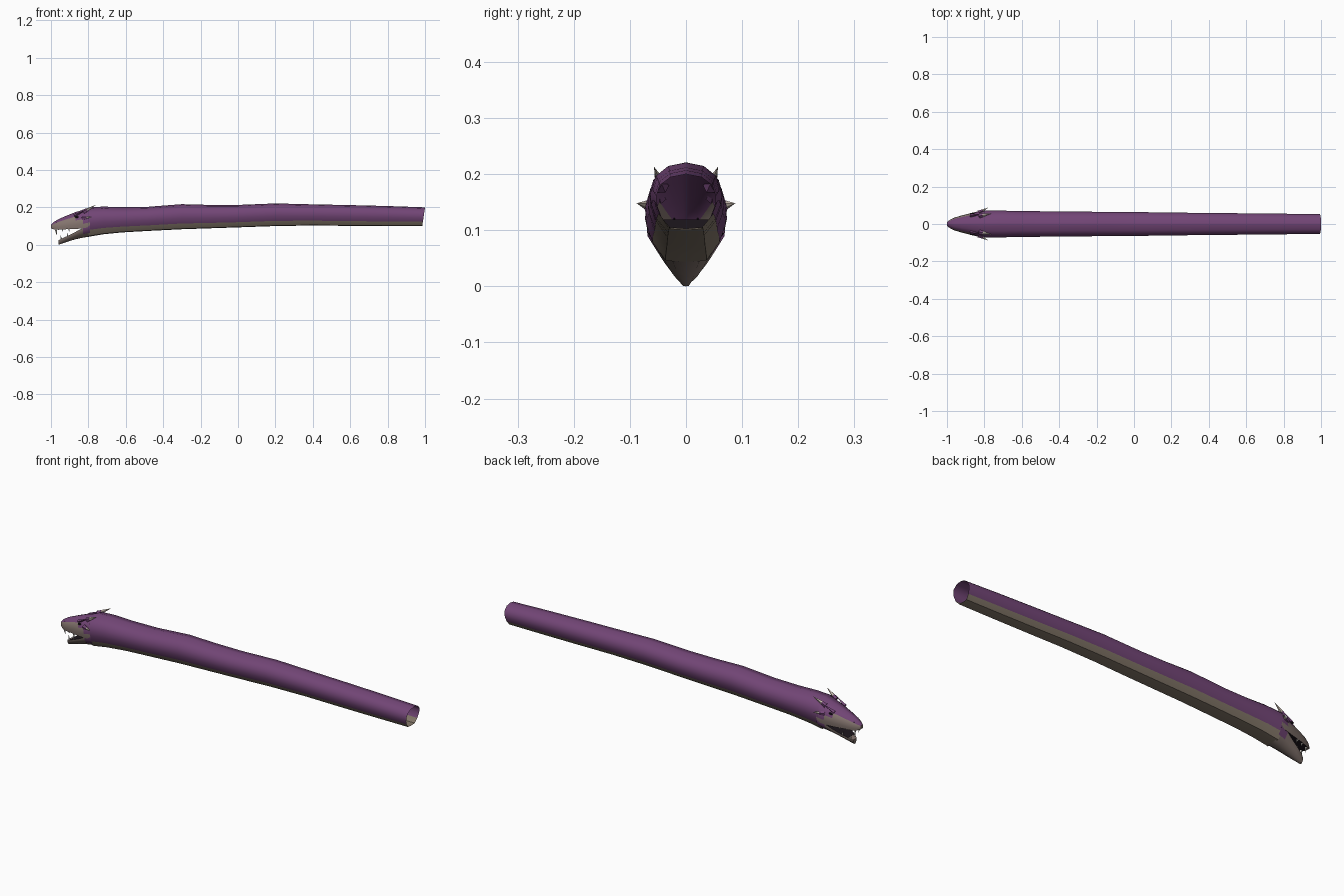
import bpy, bmesh, math
from mathutils import Vector

if "Cube" in bpy.data.objects:
    bpy.data.objects.remove(bpy.data.objects["Cube"])


def mat(name, rgb):
    m = bpy.data.materials.new(name)
    m.diffuse_color = (*rgb, 1)
    m.use_nodes = True
    m.node_tree.nodes["Principled BSDF"].inputs["Base Color"].default_value = m.diffuse_color
    return m


PURPLE = mat("purple scales", (0.168, 0.06, 0.18))
TAN = mat("belly tan", (0.235, 0.19, 0.145))
SNOUT = mat("snout grey", (0.235, 0.18, 0.16))
HORN = mat("horn", (0.58, 0.50, 0.43))
TOOTH = mat("tooth ivory", (0.80, 0.76, 0.70))
DARK = mat("mouth dark", (0.012, 0.008, 0.012))


def finish(bm, name, mats, angle=40):
    bmesh.ops.recalc_face_normals(bm, faces=bm.faces)
    me = bpy.data.meshes.new(name)
    bm.to_mesh(me)
    bm.free()
    ob = bpy.data.objects.new(name, me)
    bpy.context.collection.objects.link(ob)
    for m in mats:
        me.materials.append(m)
    if angle:
        bpy.ops.object.select_all(action='DESELECT')
        ob.select_set(True)
        bpy.context.view_layer.objects.active = ob
        bpy.ops.object.shade_smooth_by_angle(angle=math.radians(angle))
    return ob


def loft(name, half, stations, rule, mats, cap=False, tilt=0.0):
    """Skin rings; half = (width, height) fractions from bottom to top, mirrored.
    rule(height fraction, edge number, x) gives the material index."""
    pts = half + [(-u, v) for u, v in reversed(half) if u > 0]
    n = len(pts)
    bm = bmesh.new()
    rings = []
    for i, (x, top, bot, w) in enumerate(stations):
        t = tilt if i == 0 else 0
        rings.append([bm.verts.new((x - t * (1 - v), u * w, bot + v * (top - bot)))
                      for u, v in pts])
    for i, (a, b) in enumerate(zip(rings, rings[1:])):
        x = (stations[i][0] + stations[i + 1][0]) / 2
        for k in range(n):
            j = (k + 1) % n
            f = bm.faces.new((a[k], a[j], b[j], b[k]))
            f.material_index = rule((pts[k][1] + pts[j][1]) / 2, k, x)
    if cap:
        f = bm.faces.new(rings[-1])
        f.material_index = rule(0.1, 0, stations[-1][0])
    return finish(bm, name, mats)


# Long open-ended body with a slight back ridge and tan belly
body_half = [(0, 0), (0.50, 0.02), (0.82, 0.23), (0.97, 0.44), (1, 0.60),
             (0.88, 0.80), (0.52, 0.945), (0.12, 0.985), (0, 1)]
body = [(1.0, .200, .100, .053), (.80, .207, .100, .055), (.60, .212, .101, .057),
        (.40, .216, .103, .059), (.20, .221, .100, .061), (0, .213, .093, .064),
        (-.15, .213, .088, .065), (-.30, .217, .083, .066), (-.48, .203, .074, .068),
        (-.62, .201, .066, .069), (-.72, .204, .056, .072), (-.80, .200, .043, .073)]
loft("body", body_half, body, lambda v, k, x: 1 if v < 0.23 else 0, [PURPLE, TAN], tilt=0.015)

# Upper head: purple crown, grey muzzle sides, dark palate between the lips
head_half = [(0.93, 0), (1, 0.24), (0.97, 0.5), (0.80, 0.74), (0.45, 0.93), (0.12, 0.98), (0, 1)]
head = [(-.79, .201, .095, .073), (-.83, .187, .088, .068), (-.87, .174, .084, .059),
        (-.92, .154, .083, .046), (-.96, .137, .080, .034), (-.985, .122, .082, .022),
        (-1.0, .108, .088, .010)]
closing = 2 * len(head_half) - 2


def head_rule(v, k, x):
    if k == closing and x > -0.99:
        return 2
    limit = 0.2 if x > -0.83 else 0.45 if x > -0.87 else 0.65
    return 1 if v < limit else 0


loft("upper_head", head_half, head, head_rule, [PURPLE, SNOUT, DARK], cap=True)

# Lower jaw: purple cheek corners, dark floor at the back
jaw_half = [(0, 0), (0.35, 0.02), (0.72, 0.35), (0.98, 0.75), (1, 1)]
jaw = [(-.79, .105, .044, .070), (-.83, .090, .038, .062), (-.87, .068, .029, .050),
       (-.91, .048, .017, .038), (-.94, .034, .007, .027), (-.96, .024, .000, .014)]


def jaw_rule(v, k, x):
    if v == 1:
        return 1 if x > -0.93 else 0
    return 2 if x > -0.83 and v > 0.5 else 0


loft("lower_jaw", jaw_half, jaw, jaw_rule, [SNOUT, DARK, PURPLE], cap=True)

# Dark throat wall at the back of the mouth
bm = bmesh.new()
bm.faces.new([bm.verts.new((-.785, y, z)) for y, z in
              ((-.04, .06), (.04, .06), (.064, .10), (.06, .119), (-.06, .119), (-.064, .10))])
finish(bm, "throat", [DARK], 0)


def spike(bm, base, tip, r, sides=5, tip_from=None):
    """Pointed cone from base to tip, and its mirror image across y.
    With tip_from, the end beyond that fraction gets the second material."""
    for s in (1, -1):
        b = Vector((base[0], s * base[1], base[2]))
        t = Vector((tip[0], s * tip[1], tip[2]))
        f = tip_from or 0
        mid = b.lerp(t, f)
        parts = [(mid, t, r * (1 - f), 0, 1 if tip_from else 0)]
        if tip_from:
            parts.append((b, mid, r, r * (1 - f), 0))
        for p, q, r1, r2, index in parts:
            m = (q - p).to_track_quat('Z', 'Y').to_matrix().to_4x4()
            m.translation = (p + q) / 2
            ret = bmesh.ops.create_cone(bm, cap_ends=True, segments=sides, radius1=r1,
                                        radius2=r2, depth=(q - p).length, matrix=m)
            for face in {g for v in ret['verts'] for g in v.link_faces}:
                face.material_index = index


# Swept crown horns and cheek horns, purple at the root and pale at the tip
bm = bmesh.new()
spike(bm, (-.825, .043, .176), (-.76, .057, .213), .013, tip_from=0.3)
spike(bm, (-.83, .060, .143), (-.78, .088, .148), .013, tip_from=0.45)
finish(bm, "horns", [PURPLE, HORN], 0)

# Purple brow spikes above the eyes
bm = bmesh.new()
spike(bm, (-.875, .044, .155), (-.815, .054, .186), .009, 4)
finish(bm, "brow_spikes", [PURPLE], 0)

# Teeth: front fangs above and below, small side teeth
bm = bmesh.new()
spike(bm, (-.975, .018, .085), (-.968, .016, .048), .006)
for x, y in ((-.94, .033), (-.905, .043)):
    spike(bm, (x, y, .086), (x + .004, y - .003, .069), .005, 4)
spike(bm, (-.945, .017, .028), (-.95, .017, .055), .005)
spike(bm, (-.91, .031, .046), (-.913, .031, .062), .004, 4)
finish(bm, "teeth", [TOOTH], 0)

# Flattened dark eyes under the brows, and nostrils
bm = bmesh.new()
for x, y, z, r in ((-.862, .055, .148, .011), (-.968, .021, .120, .004)):
    for s in (1, -1):
        ret = bmesh.ops.create_icosphere(bm, subdivisions=1, radius=r)
        for v in ret['verts']:
            v.co = Vector((x + v.co.x, s * y + v.co.y * 0.4, z + v.co.z * 0.55))
finish(bm, "eyes_and_nostrils", [DARK], 0)
